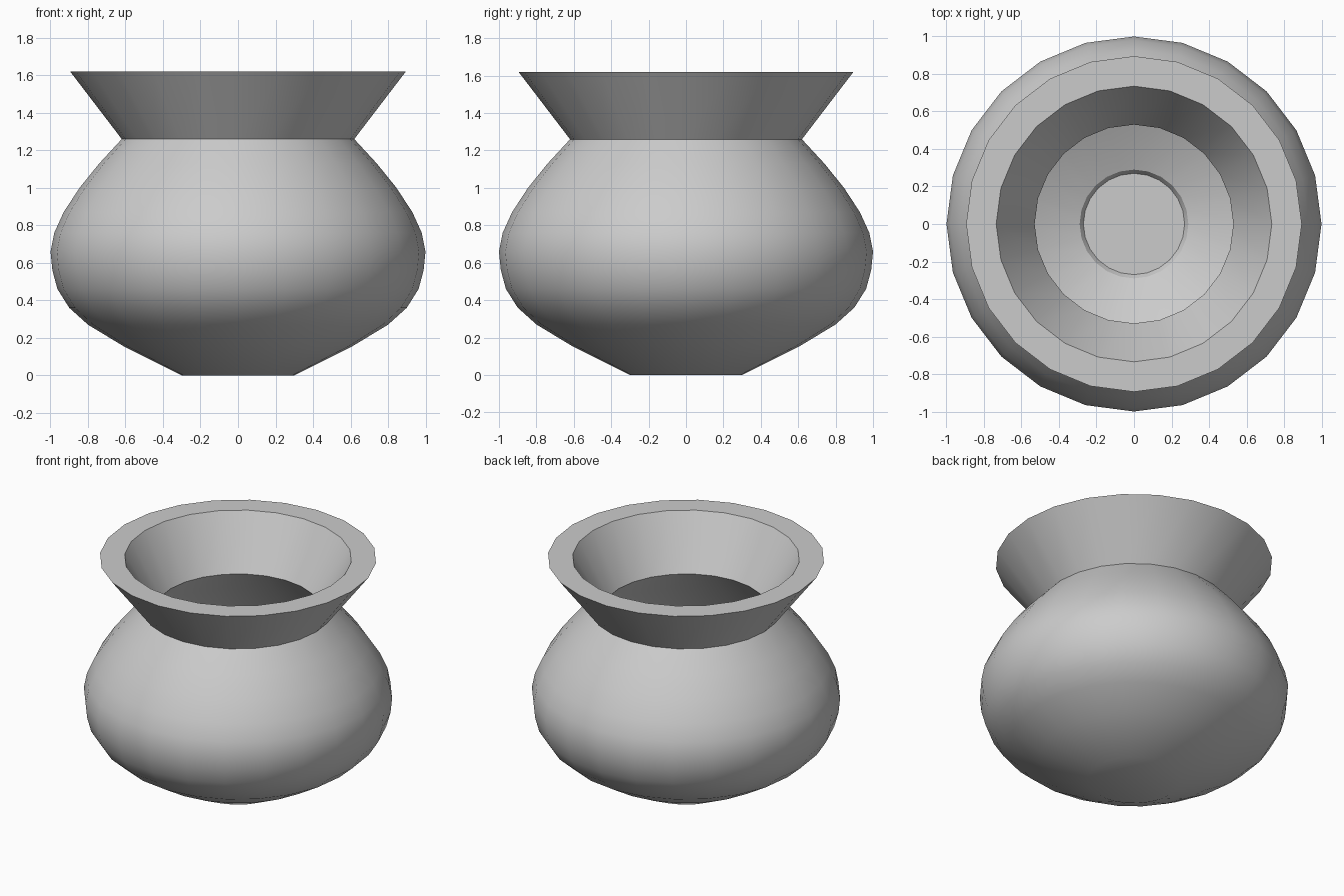
import bpy
import math
from mathutils import Vector

SEGMENTS = 24
WALL = 0.07

cube = bpy.data.objects.get("Cube")
if cube:
    bpy.data.objects.remove(cube)

# Plain grey clay
clay = bpy.data.materials.new("grey clay")
clay.use_nodes = True
colour = (0.6, 0.6, 0.6, 1)
clay.diffuse_color = colour
clay.node_tree.nodes["Principled BSDF"].inputs["Base Color"].default_value = colour


def inset(profile, distance):
    """Shift the inner points of an upward profile toward the axis."""
    result = []
    for before, here, after in zip(profile, profile[1:], profile[2:]):
        along = (Vector(after) - Vector(before)).normalized()
        result.append((here[0] - along.y * distance, here[1] + along.x * distance))
    return result


def lathe(name, profile, segments):
    """Spin a radius/height profile, closing its ends on the axis."""
    verts, faces, rings = [], [], []
    for radius, height in profile:
        count = segments if radius > 0 else 1
        rings.append([len(verts) + i for i in range(count)])
        for i in range(count):
            a = math.tau * i / segments
            verts.append((radius * math.sin(a), -radius * math.cos(a), height))
    for low, high in zip(rings, rings[1:]):
        for i in range(segments):
            j = (i + 1) % segments
            corners = [low[i % len(low)], low[j % len(low)],
                       high[j % len(high)], high[i % len(high)]]
            faces.append(list(dict.fromkeys(corners)))
    mesh = bpy.data.meshes.new(name)
    mesh.from_pydata(verts, [], faces)
    mesh.materials.append(clay)
    obj = bpy.data.objects.new(name, mesh)
    bpy.context.collection.objects.link(obj)
    bpy.ops.object.select_all(action="DESELECT")
    obj.select_set(True)
    bpy.context.view_layer.objects.active = obj
    bpy.ops.object.shade_smooth_by_angle(angle=math.radians(30))
    return obj


# Outside of the belly, from foot to neck
belly = [(0.30, 0), (0.61, 0.155), (0.80, 0.27), (0.90, 0.36), (0.963, 0.46),
         (0.99, 0.56), (1.0, 0.66), (0.98, 0.76), (0.93, 0.87),
         (0.845, 1.0), (0.74, 1.13), (0.62, 1.26)]

# Flared, flat-topped collar
collar = [(0.895, 1.62), (0.735, 1.62), (0.53, 1.26)]

# Hollow inside, from neck down to the recessed floor
hollow = inset(belly, WALL)[::-1] + [(0.29, 0.10), (0.27, WALL), (0, WALL)]

lathe("pot", [(0, 0)] + belly + collar + hollow, SEGMENTS)
